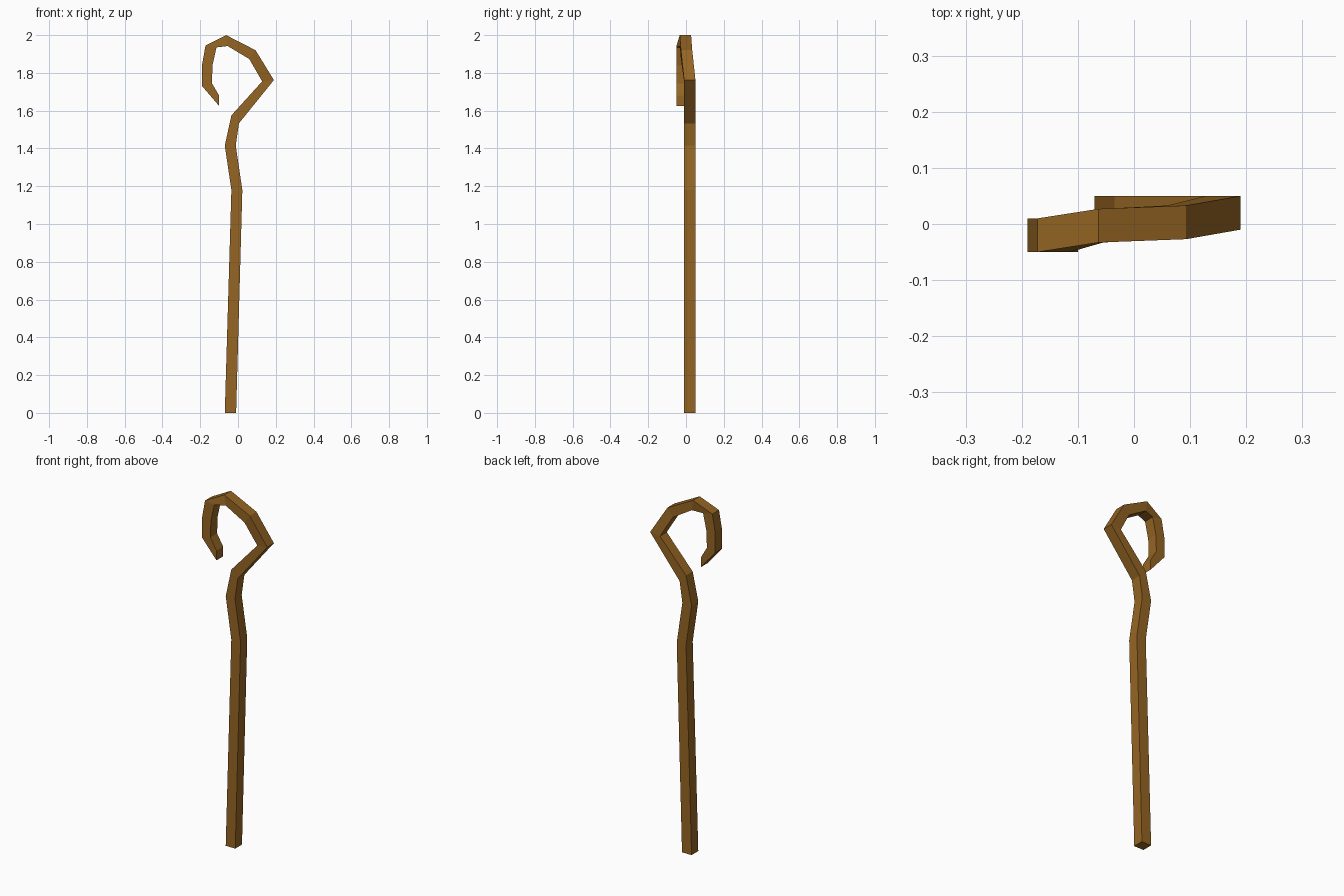
import bpy, bmesh

if "Cube" in bpy.data.objects:
    bpy.data.objects.remove(bpy.data.objects["Cube"])

# One flat wood colour
wood = bpy.data.materials.new("brown wood")
wood.diffuse_color = (0.30, 0.13, 0.017, 1)
wood.use_nodes = True
wood.node_tree.nodes["Principled BSDF"].inputs["Base Color"].default_value = wood.diffuse_color

# Stations along the crook: left/outer x,z, right/inner x,z, front y
stations = [
    (-0.07, 0.0, -0.01, 0.0, -0.01),
    (-0.035, 1.18, 0.023, 1.18, -0.01),
    (-0.07, 1.415, -0.012, 1.415, -0.01),
    (-0.035, 1.575, 0.005, 1.533, -0.01),
    (0.128, 1.755, 0.19, 1.762, -0.01),
    (0.06, 1.873, 0.093, 1.92, -0.027),
    (-0.055, 1.942, -0.063, 2.0, -0.033),
    (-0.114, 1.935, -0.172, 1.945, -0.05),
    (-0.135, 1.84, -0.19, 1.845, -0.05),
    (-0.138, 1.745, -0.19, 1.73, -0.05),
    (-0.10, 1.68, -0.10, 1.625, -0.05),
]
THICK = 0.06

# Square section skinned through every station, capped at both ends
bm = bmesh.new()
rings = [[bm.verts.new(p) for p in ((ax, y, az), (bx, y, bz),
                                    (bx, y + THICK, bz), (ax, y + THICK, az))]
         for ax, az, bx, bz, y in stations]
for r, s in zip(rings, rings[1:]):
    for i in range(4):
        j = (i + 1) % 4
        bm.faces.new((r[i], r[j], s[j], s[i]))
bm.faces.new(rings[0][::-1])
bm.faces.new(rings[-1])
bmesh.ops.recalc_face_normals(bm, faces=bm.faces)

mesh = bpy.data.meshes.new("crook_staff")
bm.to_mesh(mesh)
bm.free()
mesh.materials.append(wood)
staff = bpy.data.objects.new("crook_staff", mesh)
bpy.context.collection.objects.link(staff)
